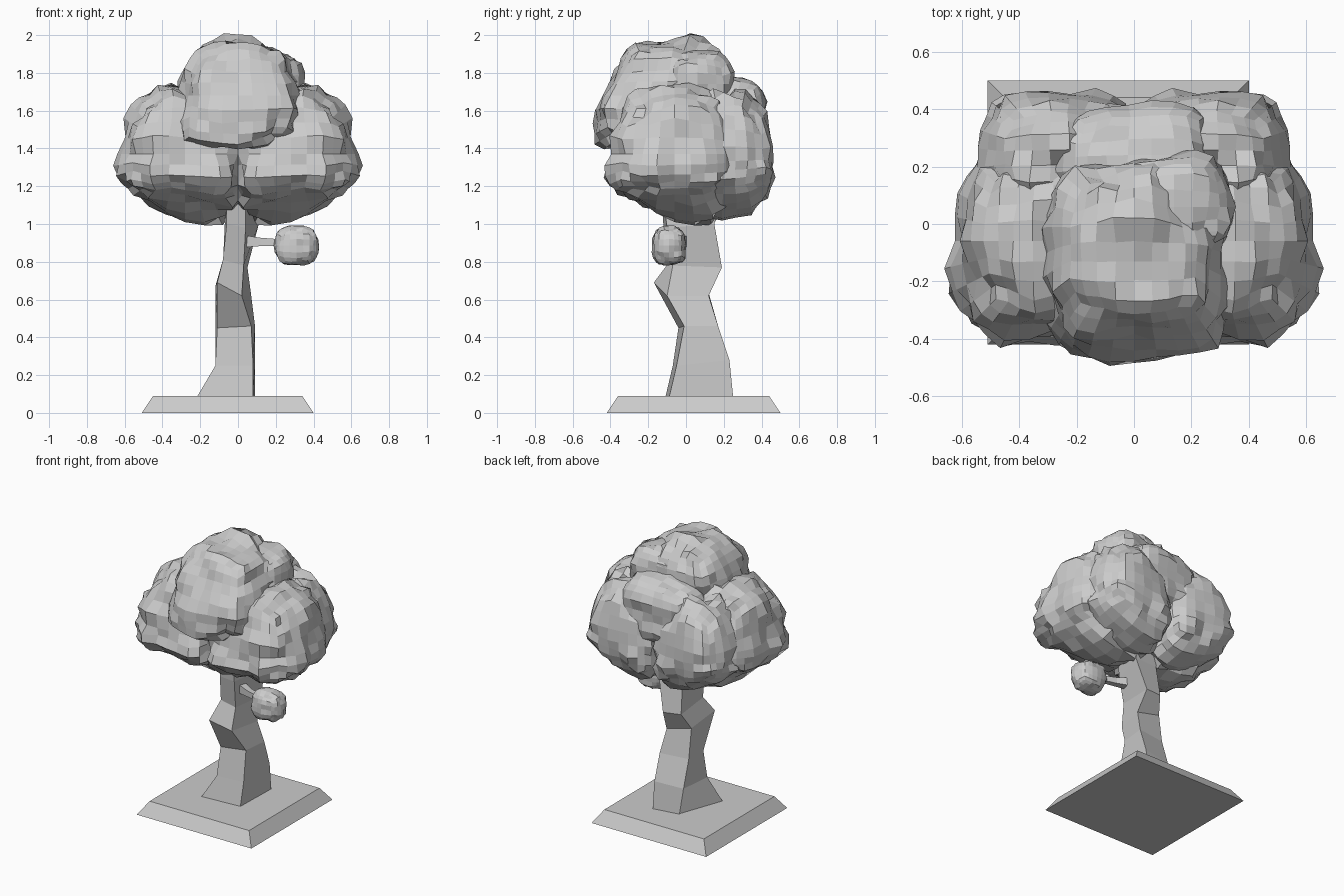
import bpy
import bmesh
from mathutils import Vector, noise

cube = bpy.data.objects.get("Cube")
if cube:
    bpy.data.objects.remove(cube, do_unlink=True)

# Single plain grey for everything
GREY = (0.6, 0.6, 0.6, 1)
grey = bpy.data.materials.new("plain grey")
grey.use_nodes = True
grey.diffuse_color = GREY
grey.node_tree.nodes["Principled BSDF"].inputs["Base Color"].default_value = GREY


def finish(name, bm):
    bmesh.ops.recalc_face_normals(bm, faces=bm.faces[:])
    mesh = bpy.data.meshes.new(name)
    bm.to_mesh(mesh)
    bm.free()
    mesh.materials.append(grey)
    obj = bpy.data.objects.new(name, mesh)
    bpy.context.collection.objects.link(obj)
    return obj


def loft(name, rings):
    """Skin a closed tube through matching rings of points."""
    bm = bmesh.new()
    loops = [[bm.verts.new(p) for p in ring] for ring in rings]
    n = len(loops[0])
    for low, high in zip(loops, loops[1:]):
        for i in range(n):
            j = (i + 1) % n
            bm.faces.new((low[i], low[j], high[j], high[i]))
    bm.faces.new(loops[0][::-1])
    bm.faces.new(loops[-1])
    return finish(name, bm)


def rect(x0, x1, y0, y1, z):
    return [(x0, y0, z), (x1, y0, z), (x1, y1, z), (x0, y1, z)]


def clump(name, centre, radii, cuts=7, taper=0.0, lean=0.0, seed=0, rough=0.16,
          side=1, bowl=0.0):
    """Lumpy quad-faced leaf mass: a rounded cube pushed in and out by noise."""
    bm = bmesh.new()
    bmesh.ops.create_cube(bm, size=2)
    bmesh.ops.subdivide_edges(bm, edges=bm.edges[:], cuts=cuts, use_grid_fill=True)
    offset = Vector((seed * 3.7, seed * 1.9, seed * 5.3))
    for v in bm.verts:
        p = v.co.copy()
        p /= sum(abs(c) ** 2.7 for c in p) ** (1 / 2.7)
        lump = noise.noise(p * 1.7 + offset) + 0.7 * noise.noise(p * 4.3 + offset)
        p *= 1 + rough * lump
        narrow = 1 - taper * p.z
        x = centre[0] + p.x * narrow * radii[0]
        y = centre[1] + p.y * narrow * radii[1] + lean * p.z
        z = centre[2] + p.z * radii[2]
        # Underside of the crown curves up away from the trunk
        if p.z < 0:
            z += bowl * -p.z * min(0.35, x * x + (y - 0.12) ** 2)
        v.co = (side * x, y, z)
    return finish(name, bm)


# Bevelled square base
loft("base", [rect(-0.51, 0.40, -0.42, 0.50, 0), rect(-0.45, 0.34, -0.36, 0.44, 0.09)])

# Crooked four-sided trunk: front-left, front-right, back-right, back-left corners
loft("trunk", [
    [(-0.22, -0.11, 0.08), (0.08, -0.09, 0.08), (0.09, 0.25, 0.08), (-0.10, 0.22, 0.08)],
    [(-0.12, -0.07, 0.25), (0.08, -0.05, 0.25), (0.09, 0.23, 0.28), (-0.12, 0.20, 0.27)],
    [(-0.11, -0.04, 0.45), (0.07, -0.01, 0.46), (0.09, 0.17, 0.46), (-0.12, 0.14, 0.46)],
    [(-0.11, -0.17, 0.69), (0.02, -0.10, 0.62), (0.07, 0.12, 0.62), (-0.12, 0.11, 0.67)],
    [(-0.08, -0.08, 0.81), (0.03, -0.07, 0.78), (0.05, 0.19, 0.77), (-0.08, 0.17, 0.78)],
    [(-0.06, -0.12, 1.00), (0.04, -0.10, 0.98), (0.11, 0.15, 1.00), (-0.07, 0.14, 1.00)],
    [(-0.06, -0.13, 1.14), (0.04, -0.12, 1.14), (0.10, 0.19, 1.14), (-0.06, 0.18, 1.14)],
])

# Thin side branch carrying a small leaf ball
loft("branch", [[(x, y + a * r, z + b * r) for a, b in ((-1, -1), (1, -1), (1, 1), (-1, 1))]
                for x, y, z, r in ((0.0, 0.0, 0.91, 0.035), (0.12, -0.05, 0.905, 0.022),
                                   (0.28, -0.09, 0.90, 0.015))])
clump("small_leaf_ball", (0.31, -0.09, 0.885), (0.115, 0.088, 0.105), cuts=5, seed=2, rough=0.12)

# Mirrored side masses of the crown, meeting in the middle
for side, label in ((1, "left"), (-1, "right")):
    clump(f"{label}_leaves", (0.28, -0.06, 1.37), (0.34, 0.34, 0.37), taper=0.14,
          seed=1, side=side, bowl=0.4)
    clump(f"{label}_back_leaves", (0.26, 0.23, 1.36), (0.28, 0.23, 0.34), cuts=6,
          taper=0.16, seed=4, side=side, bowl=0.5)

# Top masses
clump("front_top_leaves", (0.0, -0.11, 1.68), (0.32, 0.34, 0.30), taper=0.15, lean=0.05, seed=6)
clump("back_top_leaves", (0.14, 0.06, 1.74), (0.21, 0.18, 0.18), cuts=5, seed=3)
clump("rear_leaves", (0.02, 0.21, 1.54), (0.29, 0.21, 0.24), cuts=6, seed=5)
